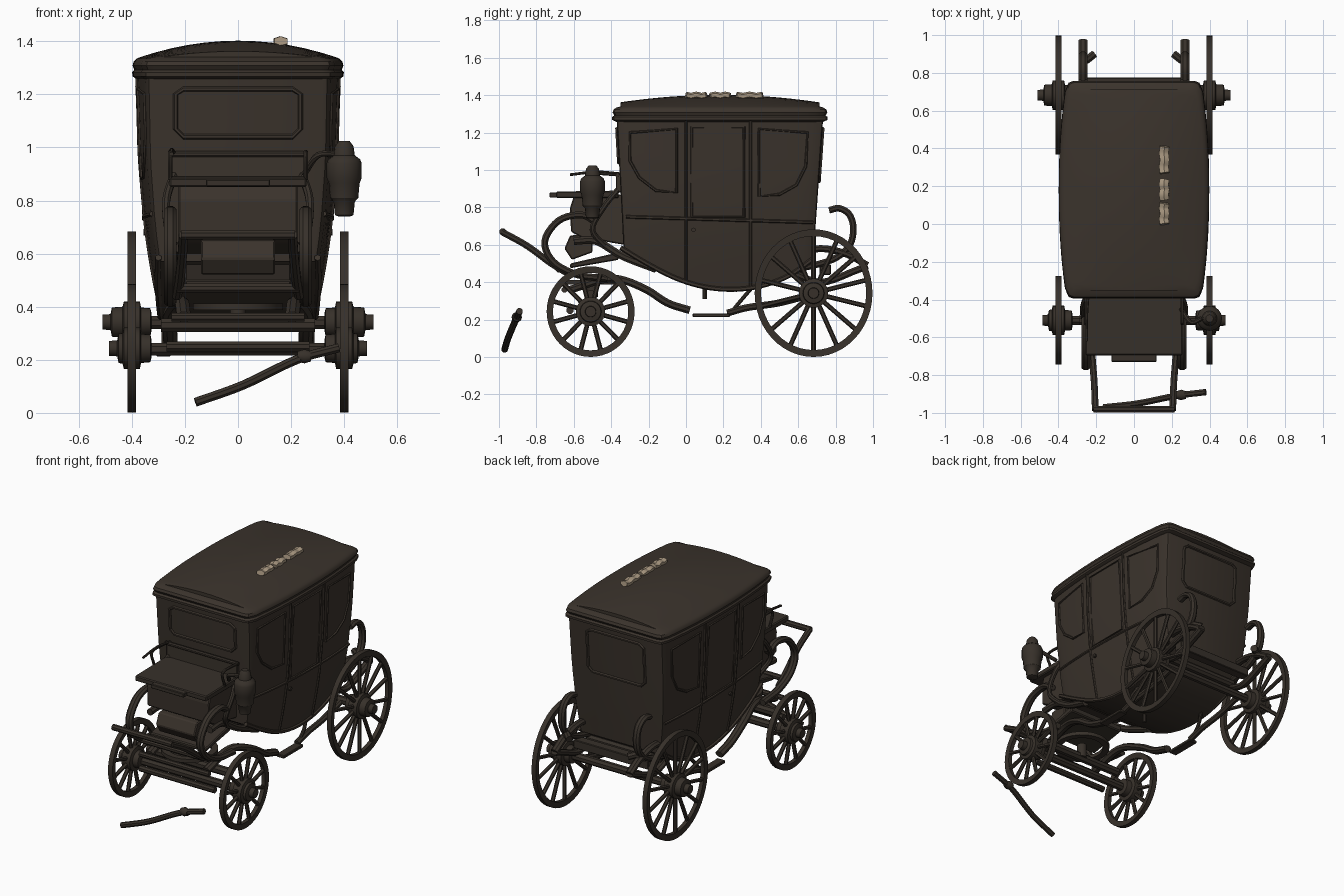
import bpy, bmesh, math
from mathutils import Vector

cube = bpy.data.objects.get("Cube")
if cube:
    bpy.data.objects.remove(cube, do_unlink=True)


def material(name, rgb):
    m = bpy.data.materials.new(name)
    m.use_nodes = True
    m.diffuse_color = (*rgb, 1)
    m.node_tree.nodes["Principled BSDF"].inputs["Base Color"].default_value = (*rgb, 1)
    return m


BROWN = material("dark brown paint", (0.043, 0.033, 0.025))
WOOD = material("worn dark wood", (0.038, 0.030, 0.023))
CREAM = material("pale cloth", (0.38, 0.30, 0.21))


def finish(name, bm, mat, smooth=True):
    bmesh.ops.recalc_face_normals(bm, faces=bm.faces)
    me = bpy.data.meshes.new(name)
    bm.to_mesh(me)
    bm.free()
    me.materials.append(mat)
    ob = bpy.data.objects.new(name, me)
    bpy.context.collection.objects.link(ob)
    if smooth:
        bpy.ops.object.select_all(action="DESELECT")
        bpy.context.view_layer.objects.active = ob
        ob.select_set(True)
        bpy.ops.object.shade_smooth_by_angle(angle=math.radians(35))
    return ob


def tube(name, pts, r, mat=WOOD, cyclic=False, flat=1.0, n=8):
    """Sweep an oval section along a smoothed path; flat scales it sideways."""
    P = [Vector(p) for p in pts]
    run = P[1] - P[0]
    ref = Vector((0, 0, 1)) if abs(run.x) > 0.7 * run.length and not cyclic else Vector((1, 0, 0))
    if cyclic:
        ref = (P[1] - P[0]).cross(P[2] - P[1]).normalized()
    elif len(P) > 2:
        Q = [P[0] * 2 - P[1]] + P + [P[-1] * 2 - P[-2]]
        S = []
        for a, b, c, d in zip(Q, Q[1:], Q[2:], Q[3:]):
            for k in range(5):
                t = k / 5
                S.append(0.5 * (2 * b + (c - a) * t + (2 * a - 5 * b + 4 * c - d) * t * t
                                + (3 * b - a - 3 * c + d) * t ** 3))
        P = S + [P[-1]]
    bm, rings, m = bmesh.new(), [], len(P)
    for i, p in enumerate(P):
        prev = P[i - 1] if i or cyclic else p
        nxt = P[(i + 1) % m] if i < m - 1 or cyclic else p
        t = (nxt - prev).normalized()
        u = (ref - t * ref.dot(t)).normalized()
        v = t.cross(u)
        rings.append([bm.verts.new(p + r * (flat * math.cos(a) * u + math.sin(a) * v))
                      for a in (math.tau * (k + 0.5) / n for k in range(n))])
    for i in range(m if cyclic else m - 1):
        A, B = rings[i], rings[(i + 1) % m]
        for k in range(n):
            bm.faces.new((A[k], A[k - 1], B[k - 1], B[k]))
    if not cyclic:
        bm.faces.new(rings[0])
        bm.faces.new(rings[-1])
    return finish(name, bm, mat)


def lathe(name, prof, centre, axis="x", n=24, closed=False, tall=1.0):
    """Turn (radius, offset) points around an axis; tall stretches the ring in height."""
    bm, rings = bmesh.new(), []
    for r, h in prof:
        ring = []
        for k in range(n):
            c, s = r * math.cos(math.tau * k / n), r * math.sin(math.tau * k / n)
            ring.append(bm.verts.new(Vector(centre) + Vector((h, c, s * tall) if axis == "x" else (c, s, h))))
        rings.append(ring)
    for i in range(len(rings) if closed else len(rings) - 1):
        A, B = rings[i], rings[(i + 1) % len(rings)]
        for k in range(n):
            bm.faces.new((A[k], A[k - 1], B[k - 1], B[k]))
    if not closed:
        bm.faces.new(rings[0])
        bm.faces.new(rings[-1])
    return finish(name, bm, WOOD)


def prism(name, yz, half, mat=WOOD, x=0, bevel=0.006):
    """Extrude a side profile across x."""
    bm = bmesh.new()
    A, B = [[bm.verts.new((x + s * half, y, z)) for y, z in yz] for s in (-1, 1)]
    bm.faces.new(A)
    bm.faces.new(B)
    for k in range(len(yz)):
        bm.faces.new((A[k], A[k - 1], B[k - 1], B[k]))
    bmesh.ops.bevel(bm, geom=bm.edges[:], offset=bevel, segments=1, affect="EDGES")
    return finish(name, bm, mat, False)


def slab(name, y0, y1, z0, z1, half, mat=WOOD, x=0):
    return prism(name, [(y0, z0), (y1, z0), (y1, z1), (y0, z1)], half, mat, x, 0.004)


# Cabin shape: curved belly, bowed sides, ends that lean outward
def lerp_table(tab, q):
    for (a, u), (b, v) in zip(tab, tab[1:]):
        if q <= b:
            return u + (v - u) * max(0, (q - a) / (b - a))
    return tab[-1][1]


BELLY = [(-0.35, 0.57), (-0.2, 0.48), (-0.05, 0.405), (0.1, 0.36), (0.25, 0.347), (0.4, 0.365), (0.55, 0.42), (0.68, 0.51)]
WIDTH = [(0.34, 0.285), (0.5, 0.318), (0.7, 0.35), (0.95, 0.372), (1.3, 0.383)]
FRONT = [(0.5, -0.33), (0.8, -0.345), (1.3, -0.372)]
BACK = [(0.45, 0.675), (0.8, 0.70), (1.3, 0.735)]


def side(y, z):
    return lerp_table(WIDTH, z) * (1 - 0.11 * abs((y - 0.18) / 0.56) ** 2.2)


def half_ring(z_of, grow=0.0, corner=0.02):
    """Front-to-back points of one side, with softened corners."""
    pts = []
    for s in [0, 0] + [k / 20 for k in range(21)] + [1, 1]:
        y = -0.35 + 1.03 * s
        z = z_of(y)
        y = lerp_table(FRONT, z) * (1 - s) + lerp_table(BACK, z) * s
        pts.append([side(y, z) + grow, y + 1.5 * grow * (2 * s - 1), z])
    for i, dx, dy in ((0, 1, 0), (1, 0.3, 0.25), (2, 0.05, 0.8)):
        pts[i][0] -= corner * dx
        pts[i][1] += corner * dy
        pts[-1 - i][0] -= corner * dx
        pts[-1 - i][1] -= corner * dy
    return pts


def shell(name, halves, dome):
    bm, rings = bmesh.new(), []
    for h in halves:
        R = [bm.verts.new(p) for p in h]
        L = [bm.verts.new((-p[0], p[1], p[2])) for p in h]
        rings.append(R + L[::-1])
    n = len(rings[0])
    for A, B in zip(rings, rings[1:]):
        for k in range(n):
            bm.faces.new((A[k], A[k - 1], B[k - 1], B[k]))
    # close the underside, then close or dome the top across the width
    for ring, m in ((rings[0], 1), (rings[-1], 12 if dome else 1)):
        cols = []
        for k in range(n // 2):
            a, b = ring[k], ring[n - 1 - k]
            mid = [bm.verts.new(a.co.lerp(b.co, j / m)) for j in range(1, m)]
            for v in mid:
                q = 1 - ((v.co.y - 0.18) / 0.57) ** 2
                v.co.z += (1 - (v.co.x / a.co.x) ** 2) * (0.016 + 0.046 * max(q, 0))
            cols.append([a] + mid + [b])
        for A, B in zip(cols, cols[1:]):
            for j in range(m):
                bm.faces.new((A[j], A[j + 1], B[j + 1], B[j]))
        if m > 1:
            bm.faces.new(cols[0])
            bm.faces.new(cols[-1])
    return finish(name, bm, BROWN)


def level(t):
    return lambda y: lerp_table(BELLY, y) * (1 - t) + 1.29 * t


shell("cabin", [half_ring(level(k / 8)) for k in range(9)], False)
shell("roof", [half_ring(lambda y, z=z: z, g, 0.038) for z, g in
               ((1.258, 0.002), (1.268, 0.016), (1.283, 0.016), (1.292, 0.008), (1.308, 0.014),
                (1.324, 0.010), (1.334, 0.0), (1.34, -0.014))], True)

# Mouldings on doors, windows and ends
WINDOWS = {"front_quarter": [(-0.30, 1.2), (-0.05, 1.22), (-0.05, 0.88), (-0.16, 0.89), (-0.25, 0.96), (-0.3, 1.05)],
           "door": [(0.03, 1.23), (0.31, 1.23), (0.31, 0.75), (0.03, 0.75)],
           "rear_quarter": [(0.39, 1.22), (0.65, 1.2), (0.64, 1.02), (0.59, 0.92), (0.5, 0.87), (0.39, 0.86)]}
for s, tag in ((1, "left"), (-1, "right")):
    def on_side(pts):
        return [(s * (side(y, z) + 0.001), y, z) for y, z in pts]
    for w, pts in WINDOWS.items():
        tube(f"{tag}_{w}_window_frame", on_side(pts), 0.008, BROWN, True, n=6)
    for y in (0.0, 0.345):
        z0 = lerp_table(BELLY, y) + 0.01
        tube(f"{tag}_door_edge", on_side([(y, z0 + (1.27 - z0) * k / 6) for k in range(7)]), 0.008, BROWN, n=6)
    tube(f"{tag}_waist_rail", on_side([(-0.32 + k * 0.1, 0.75 - 0.003 * k) for k in range(11)]), 0.009, BROWN, n=6)
    tube(f"{tag}_belly_rail", on_side([(y, z + 0.015) for y, z in BELLY]), 0.013, BROWN, n=6)
    lathe(f"{tag}_door_handle", [(0.012, -0.008), (0.012, 0.008)], (s * 0.348, 0.04, 0.68), n=8)
for tag, tab, d, half, low in (("front", FRONT, -0.002, 0.235, 1.04), ("back", BACK, 0.002, 0.205, 0.94)):
    tube(f"{tag}_window_frame", [(x, lerp_table(tab, z) + d, z) for x, z in
                                 ((-half, low + 0.03), (-half, 1.2), (-half + 0.03, 1.22), (half - 0.03, 1.22),
                                  (half, 1.2), (half, low + 0.03), (half - 0.03, low), (-half + 0.03, low))],
         0.01, BROWN, True, n=6)


# Wheels with felloe, spokes and stepped hub, a little taller than wide
def wheel(name, s, y, z, r, tall, spokes, reach):
    c = (s * 0.4, y, z)
    w = 0.016
    lathe(name + "_rim", [(r, -w), (r, w), (r - 0.034, w * 0.8), (r - 0.034, -w * 0.8)], c, n=48, closed=True, tall=tall)
    lathe(name + "_hub", [(0.03, -s * 0.075), (0.052, -s * 0.07), (0.055, -s * 0.035), (0.078, -s * 0.03), (0.078, s * 0.03),
                          (0.058, s * 0.035), (0.055, s * (reach - 0.035)), (0.03, s * (reach - 0.03)), (0.028, s * reach)], c)
    for k in range(spokes):
        a = math.tau * (k + 0.5) / spokes
        u = Vector((0, math.cos(a), math.sin(a) * tall))
        tube(name + "_spoke", [Vector(c) + u * 0.06, Vector(c) + u * (r - 0.025)], 0.0125, n=6)


for s, tag in ((1, "left"), (-1, "right")):
    wheel(f"{tag}_rear_wheel", s, 0.682, 0.342, 0.315, 1.083, 14, 0.11)
    wheel(f"{tag}_front_wheel", s, -0.51, 0.243, 0.235, 1.03, 12, 0.085)
    # Springs, perch arms and steps
    x = s * 0.255
    tube(f"{tag}_front_c_spring", [(x, -0.48, 0.72), (x, -0.56, 0.76), (x, -0.68, 0.73), (x, -0.755, 0.62),
                                   (x, -0.71, 0.51), (x, -0.58, 0.44), (x, -0.42, 0.42)], 0.02, flat=1.3)
    tube(f"{tag}_front_leaf", [(x * 0.85, -0.6, 0.62), (x * 0.85, -0.48, 0.62), (x * 0.9, -0.34, 0.54), (x, -0.16, 0.47)], 0.022)
    tube(f"{tag}_perch_front", [(x * 0.8, -0.62, 0.36), (x * 0.85, -0.4, 0.42), (x, -0.23, 0.37), (x, -0.1, 0.29), (x, 0.02, 0.25)], 0.022, flat=1.3)
    x = s * 0.27
    tube(f"{tag}_rear_c_spring", [(x, 0.765, 0.785), (x, 0.82, 0.795), (x, 0.875, 0.76), (x, 0.895, 0.68),
                                  (x, 0.87, 0.59), (x, 0.78, 0.52), (x, 0.6, 0.47)], 0.019, flat=1.3)
    tube(f"{tag}_rear_leaf", [(x, 0.55, 0.55), (x, 0.72, 0.58), (x, 0.86, 0.55), (x, 0.97, 0.49)], 0.02, flat=1.3)
    tube(f"{tag}_rear_lower_leaf", [(x, 0.55, 0.46), (x, 0.72, 0.40), (x, 0.9, 0.46), (x, 0.97, 0.49)], 0.02, flat=1.3)
    tube(f"{tag}_rear_scroll", [(x, 0.86, 0.56), (x * 0.92, 0.87, 0.57), (x * 0.78, 0.9, 0.56)], 0.022)
    tube(f"{tag}_perch_rear", [(x, 0.22, 0.235), (x, 0.33, 0.265), (x, 0.5, 0.29), (x, 0.69, 0.34)], 0.02)
    tube(f"{tag}_step_stay", [(x, 0.25, 0.25), (x, 0.3, 0.31), (x * 0.9, 0.36, 0.38)], 0.011)
    slab(f"{tag}_step", 0.035, 0.235, 0.213, 0.233, 0.028, x=s * 0.28)

    # Footboard arm, box bracket and seat rail
    tube(f"{tag}_footboard_arm", [(s * 0.23, -0.62, 0.44), (s * 0.22, -0.72, 0.5), (s * 0.21, -0.85, 0.595), (s * 0.205, -0.985, 0.67)], 0.019)
    tube(f"{tag}_box_bracket", [(s * 0.24, -0.36, 0.9), (s * 0.27, -0.44, 0.8), (s * 0.26, -0.5, 0.68), (s * 0.22, -0.42, 0.58)], 0.016)
    tube(f"{tag}_seat_rail", [(s * 0.255, -0.5, 0.88), (s * 0.255, -0.52, 0.975), (s * 0.255, -0.36, 0.975)], 0.009)

# Axles and cross members
for name, y, z, half, r in (("rear_axle", 0.685, 0.34, 0.36, 0.026), ("front_axle", -0.51, 0.24, 0.36, 0.026),
                            ("front_bolster", -0.51, 0.33, 0.29, 0.028), ("front_crossbar", -0.65, 0.36, 0.25, 0.017),
                            ("splinter_bar", -0.62, 0.25, 0.27, 0.02), ("rear_lower_bar", 0.62, 0.45, 0.27, 0.026),
                            ("footboard_front_bar", -0.98, 0.67, 0.215, 0.019),
                            ("footboard_low_bar", -0.68, 0.47, 0.23, 0.018), ("seat_back_rail", -0.37, 0.975, 0.262, 0.012)):
    tube(name, [(-half, y, z), (half, y, z)], r)
slab("rear_crossbar", 0.715, 0.775, 0.44, 0.495, 0.27)
lathe("turning_plate", [(0.17, -0.012), (0.17, 0.012), (0.13, 0.012), (0.13, -0.012)], (0, -0.5, 0.40), "z", closed=True)
lathe("king_pin", [(0.03, -0.06), (0.03, 0.03)], (0, -0.5, 0.38), "z", n=12)
tube("hanging_bolt", [(0, 0.1, 0.37), (0, 0.1, 0.31)], 0.012)

# Driver's box and seat
prism("driver_box", [(-0.34, 0.87), (-0.6, 0.86), (-0.62, 0.8), (-0.615, 0.67), (-0.56, 0.64), (-0.33, 0.6)], 0.225, BROWN)
prism("box_boot", [(-0.5, 0.66), (-0.62, 0.65), (-0.65, 0.58), (-0.61, 0.52), (-0.5, 0.56)], 0.14, BROWN)
prism("driver_seat", [(-0.695, 0.85), (-0.695, 0.885), (-0.36, 0.89), (-0.36, 0.85)], 0.258, WOOD)
slab("seat_lip", -0.73, -0.68, 0.853, 0.88, 0.12)
slab("seat_back", -0.375, -0.345, 0.88, 0.98, 0.255, BROWN)
prism("toe_board", [(-0.62, 0.5), (-0.62, 0.475), (-0.36, 0.52), (-0.36, 0.56)], 0.2)
tube("grab_handle", [(-0.24, -0.35, 0.98), (-0.25, -0.48, 0.99), (-0.25, -0.62, 0.975)], 0.008)

# Side lamp
lathe("lamp", [(0.022, -0.145), (0.035, -0.14), (0.04, -0.09), (0.053, -0.075), (0.058, -0.02), (0.066, 0), (0.066, 0.055),
               (0.06, 0.07), (0.04, 0.085), (0.035, 0.12), (0.02, 0.14)], (0.4, -0.5, 0.885), "z", n=16)
tube("lamp_bracket", [(0.36, -0.5, 0.975), (0.3, -0.52, 0.97), (0.25, -0.45, 0.9)], 0.012)

# Fallen rod and roof scraps
tube("loose_rod", [(-0.16, -0.97, 0.04), (0.02, -0.95, 0.105), (0.22, -0.91, 0.2), (0.38, -0.89, 0.245)], 0.018)
lathe("loose_rod_knob", [(0.02, -0.025), (0.028, 0), (0.02, 0.025)], (0.25, -0.905, 0.213), n=10)
for k, (y0, y1) in enumerate(((0.0, 0.11), (0.13, 0.235), (0.27, 0.41))):
    tube(f"roof_scrap_{k + 1}", [(0.16 + 0.002 * (-1) ** j, y0 + (y1 - y0) * j / 4, 1.398 + 0.003 * (-1) ** (j + k))
                                 for j in range(5)], 0.018, CREAM, flat=1.6, n=6)
